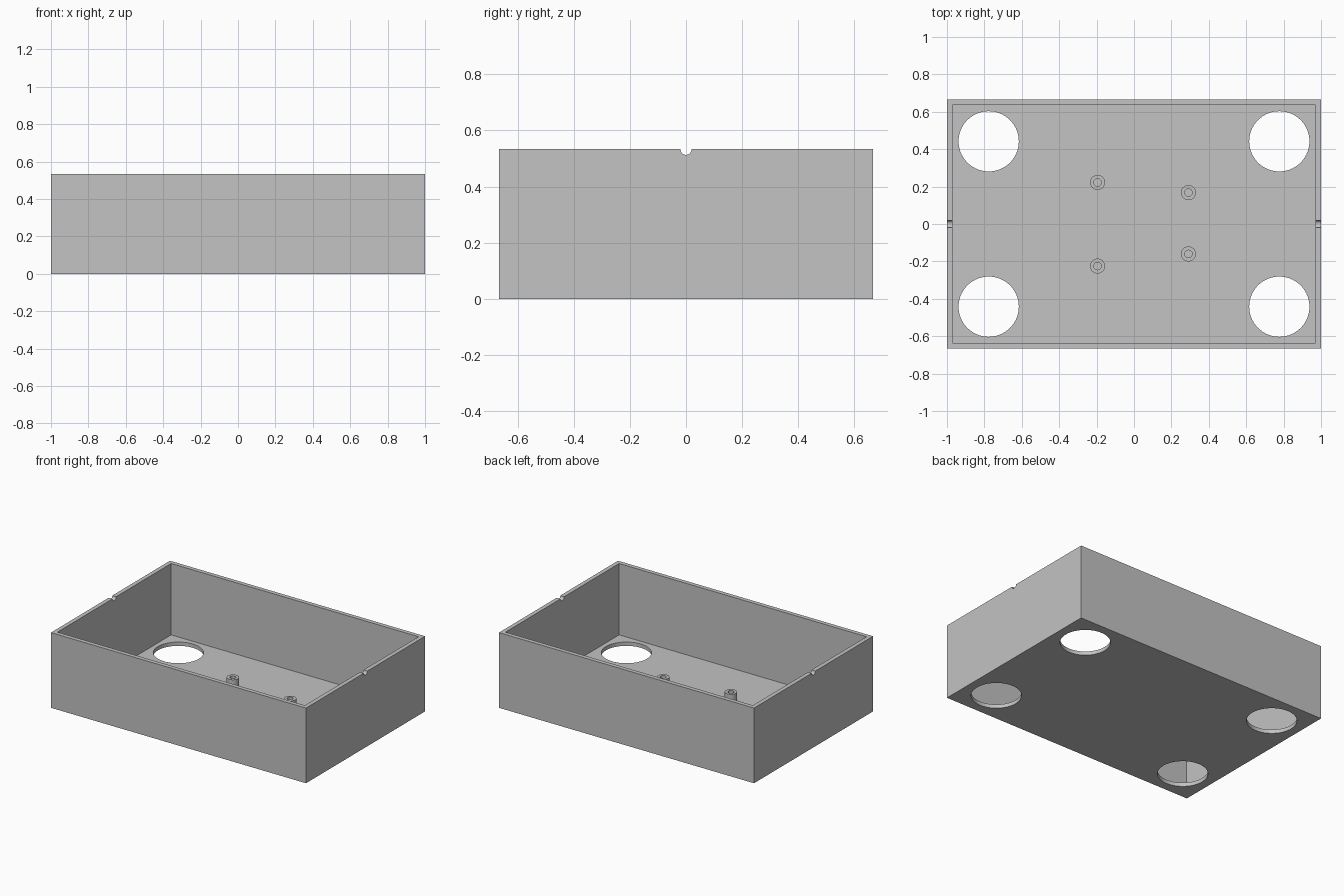
import bpy
import math

if "Cube" in bpy.data.objects:
    bpy.data.objects.remove(bpy.data.objects["Cube"], do_unlink=True)

LENGTH, WIDTH, HEIGHT = 2.0, 1.333, 0.533
WALL, FLOOR = 0.03, 0.027

grey = bpy.data.materials.new("plain_grey")
grey.use_nodes = True
colour = (0.546, 0.546, 0.546, 1)
grey.diffuse_color = colour
grey.node_tree.nodes["Principled BSDF"].inputs["Base Color"].default_value = colour


def box(name, size, bottom):
    bpy.ops.mesh.primitive_cube_add(size=1, location=(0, 0, bottom + size[2] / 2))
    ob = bpy.context.object
    ob.name = name
    ob.scale = size
    bpy.ops.object.transform_apply(location=True, rotation=False, scale=True)
    return ob


def cylinder(name, radius, depth, centre, sides=64, rotation=(0, 0, 0)):
    bpy.ops.mesh.primitive_cylinder_add(vertices=sides, radius=radius, depth=depth,
                                        location=centre, rotation=rotation)
    ob = bpy.context.object
    ob.name = name
    return ob


def cut(target, cutter):
    """Subtract the cutter from the target, then discard it."""
    cutter.hide_render = True
    mod = target.modifiers.new("cut", "BOOLEAN")
    mod.operation = "DIFFERENCE"
    mod.solver = "EXACT"
    mod.object = cutter
    bpy.context.view_layer.objects.active = target
    bpy.ops.object.modifier_apply(modifier=mod.name)
    bpy.data.objects.remove(cutter, do_unlink=True)


def finish(ob):
    ob.data.materials.clear()
    ob.data.materials.append(grey)
    bpy.ops.object.select_all(action="DESELECT")
    ob.select_set(True)
    bpy.context.view_layer.objects.active = ob
    bpy.ops.object.shade_smooth_by_angle(angle=math.radians(30))


# Open tray: solid block with the inside hollowed out
tray = box("tray", (LENGTH, WIDTH, HEIGHT), 0)
cut(tray, box("cavity", (LENGTH - 2 * WALL, WIDTH - 2 * WALL, HEIGHT), FLOOR))

# Four large round openings in the floor
for sx in (-1, 1):
    for sy in (-1, 1):
        cut(tray, cylinder("opening", 0.161, 0.2, (sx * 0.777, sy * 0.442, 0), 96))

# Half-round notches in the rim of both end walls
cut(tray, cylinder("notch", 0.02, LENGTH * 1.2, (0, 0, HEIGHT), 32,
                   (0, math.pi / 2, 0)))
finish(tray)

# Hollow mounting posts standing on the floor
POST_TOP, SINK = 0.093, 0.01
post_base = FLOOR - SINK
post_spots = {
    "back_right_post": (-0.195, 0.222),
    "back_left_post": (0.291, 0.168),
    "front_left_post": (0.291, -0.16),
    "front_right_post": (-0.195, -0.225),
}
for name, (x, y) in post_spots.items():
    centre = (x, y, (POST_TOP + post_base) / 2)
    post = cylinder(name, 0.04, POST_TOP - post_base, centre, 48)
    cut(post, cylinder("bore", 0.02, 0.3, centre, 48))
    finish(post)
